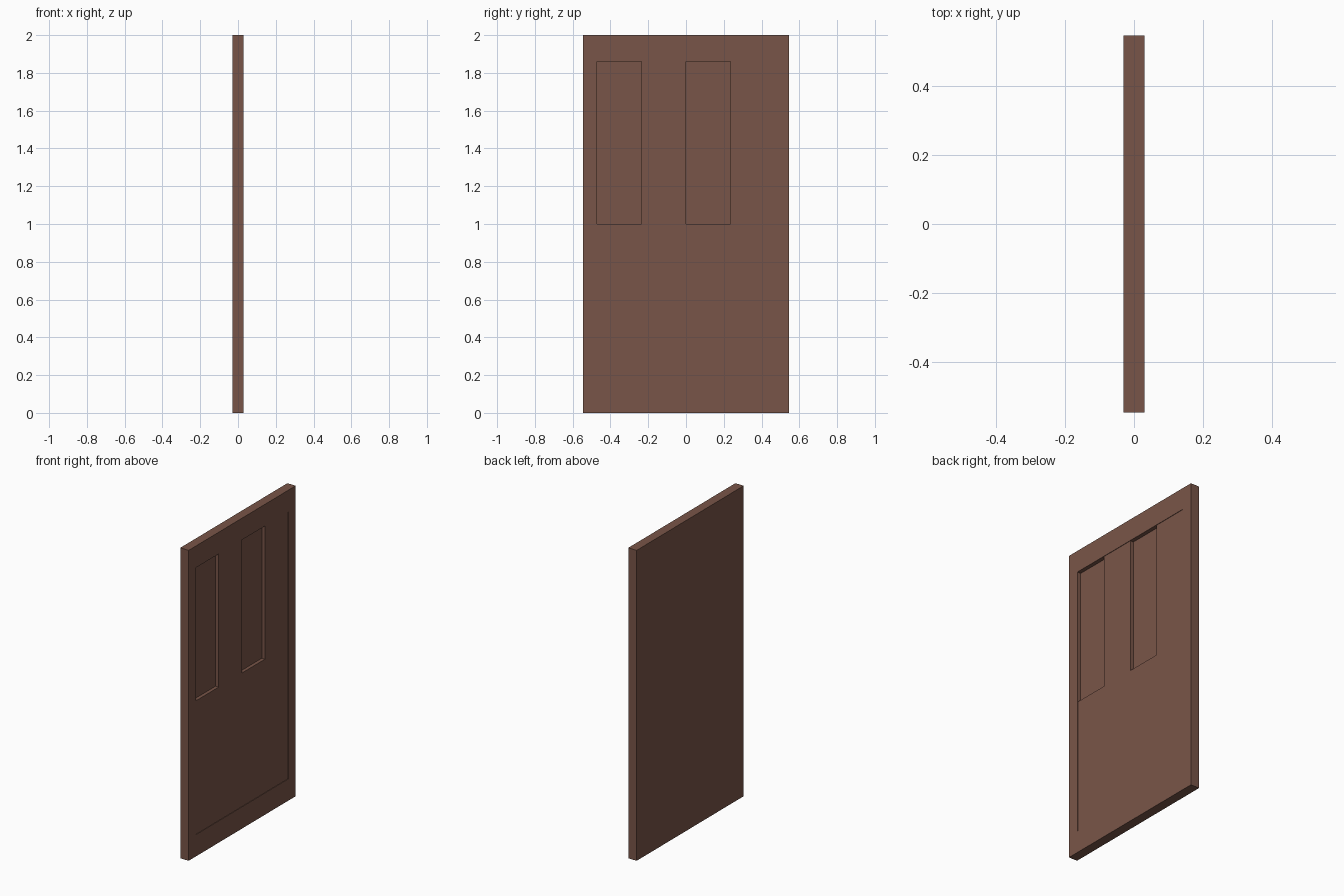
import bpy, bmesh
from mathutils import Vector

if "Cube" in bpy.data.objects:
    bpy.data.objects.remove(bpy.data.objects["Cube"])

THICK, WIDTH, HEIGHT = 0.06, 1.09, 2.0
HALF_Y, LOW, HIGH = 0.47, 0.14, 1.86      # recessed field on the +x face
FIELD_DEPTH, POCKET_DEPTH = 0.003, 0.022

bm = bmesh.new()

# Door slab
bmesh.ops.create_cube(bm, size=1.0)
for v in bm.verts:
    v.co = Vector((v.co.x * THICK, v.co.y * WIDTH, (v.co.z + 0.5) * HEIGHT))


def sink(faces, depth):
    """Push faces straight into the slab, leaving square walls."""
    bmesh.ops.inset_individual(bm, faces=faces, thickness=0.0, depth=-depth)


# Shallow recessed field
bm.normal_update()
field = max(bm.faces, key=lambda f: f.calc_center_median().x)
bmesh.ops.inset_individual(bm, faces=[field], thickness=0.075, depth=0.0)
for v in field.verts:
    v.co.y = HALF_Y if v.co.y > 0 else -HALF_Y
    v.co.z = HIGH if v.co.z > 1 else LOW
sink([field], FIELD_DEPTH)

# Split the field into four columns and two rows
floor_x = THICK / 2 - FIELD_DEPTH


def floor_faces():
    bm.normal_update()
    return [f for f in bm.faces
            if f.normal.x > 0.9 and abs(f.calc_center_median().x - floor_x) < 1e-4]


def split(co, no):
    faces = floor_faces()
    geom = set(faces)
    for f in faces:
        geom.update(f.edges)
        geom.update(f.verts)
    bmesh.ops.bisect_plane(bm, geom=list(geom), plane_co=co, plane_no=no, dist=1e-5)


split((0, 0, 1), (0, 0, 1))
for y in (-HALF_Y / 2, 0, HALF_Y / 2):
    split((0, y, 1), (0, 1, 0))

# Two deep window pockets in the upper row, first and third columns
pockets = []
for f in floor_faces():
    c = f.calc_center_median()
    if c.z > 1 and int((c.y + HALF_Y) / (HALF_Y / 2)) in (0, 2):
        pockets.append(f)
sink(pockets, POCKET_DEPTH)

bmesh.ops.recalc_face_normals(bm, faces=bm.faces[:])
mesh = bpy.data.meshes.new("door_panel")
bm.to_mesh(mesh)
bm.free()

# Brown wood
wood = bpy.data.materials.new("brown_wood")
wood.diffuse_color = (0.191, 0.091, 0.065, 1)
wood.use_nodes = True
wood.node_tree.nodes["Principled BSDF"].inputs["Base Color"].default_value = wood.diffuse_color
mesh.materials.append(wood)
door = bpy.data.objects.new("door_panel", mesh)
bpy.context.collection.objects.link(door)
